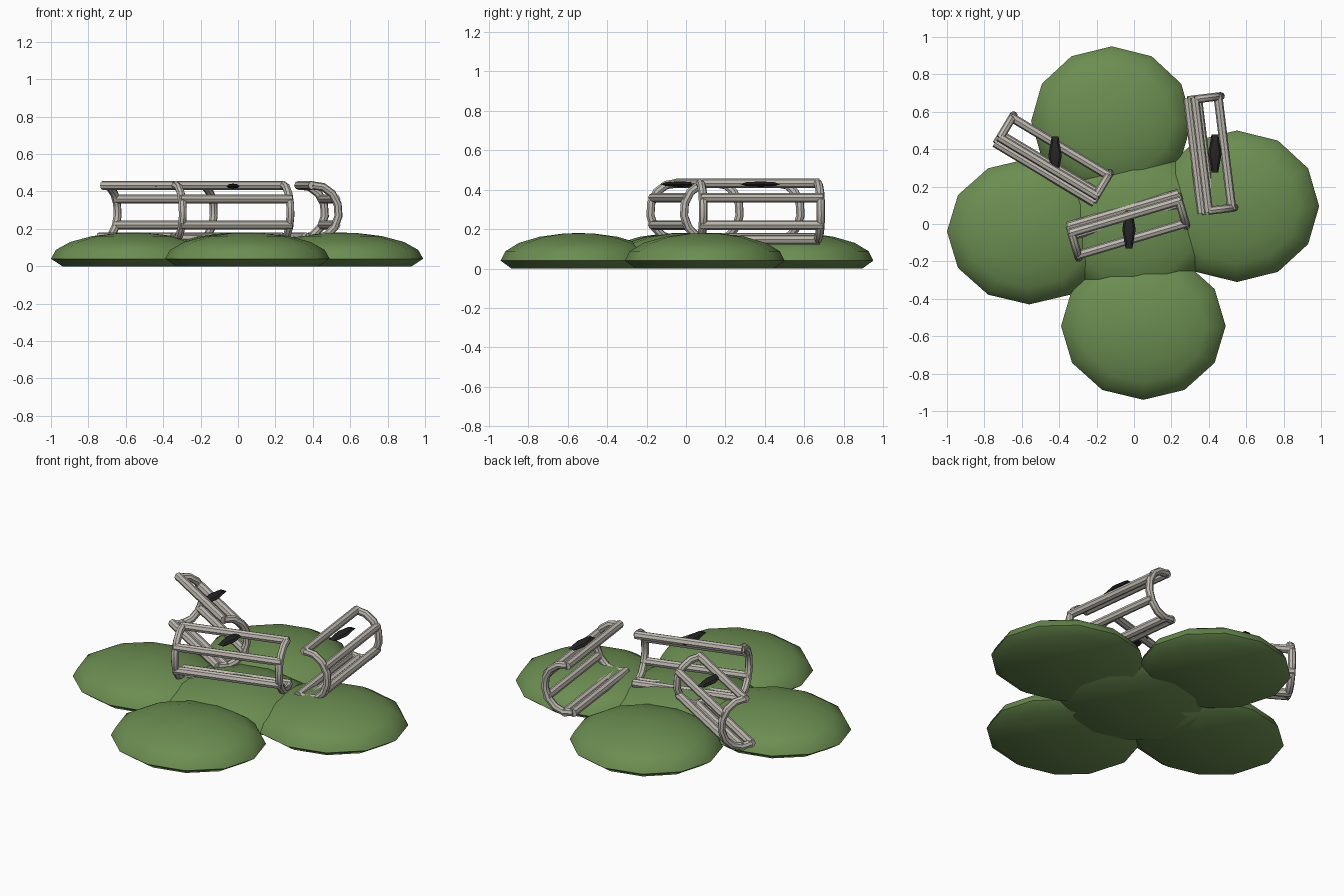
import bpy, bmesh, math
from mathutils import Vector, Matrix

if "Cube" in bpy.data.objects:
    bpy.data.objects.remove(bpy.data.objects["Cube"])


def material(name, rgb):
    m = bpy.data.materials.new(name)
    m.diffuse_color = (*rgb, 1)
    m.use_nodes = True
    m.node_tree.nodes["Principled BSDF"].inputs["Base Color"].default_value = m.diffuse_color
    return m


GREEN = material("grass green", (0.15, 0.27, 0.083))
BONE = material("pale grey", (0.52, 0.49, 0.44))
DARK = material("charcoal", (0.018, 0.018, 0.018))


def finish(bm, name, mat, angle=40):
    bmesh.ops.recalc_face_normals(bm, faces=bm.faces)
    me = bpy.data.meshes.new(name)
    bm.to_mesh(me)
    bm.free()
    me.materials.append(mat)
    ob = bpy.data.objects.new(name, me)
    bpy.context.collection.objects.link(ob)
    bpy.context.view_layer.objects.active = ob
    ob.select_set(True)
    bpy.ops.object.shade_smooth_by_angle(angle=math.radians(angle))
    ob.select_set(False)
    return ob


def loft(bm, rings):
    """Skin a list of closed rings of points and cap both ends."""
    vs = [[bm.verts.new(p) for p in r] for r in rings]
    n = len(vs[0])
    for a, b in zip(vs, vs[1:]):
        for i in range(n):
            j = (i + 1) % n
            bm.faces.new((a[i], a[j], b[j], b[i]))
    bm.faces.new(vs[0])
    bm.faces.new(vs[-1])


def mound(name, x, y, rx=0.44, ry=0.40):
    # flat underside, rim at z 0.04, then an elliptical dome
    prof = [(0.86, 0), (1, 0.04)]
    prof += [(math.cos(t), 0.04 + 0.14 * math.sin(t))
             for t in (math.radians(d) for d in (20, 40, 60, 78, 88))]
    bm = bmesh.new()
    loft(bm, [[(x + rx * r * math.cos(k * math.pi / 6),
                y + ry * r * math.sin(k * math.pi / 6), z) for k in range(12)]
              for r, z in prof])
    finish(bm, name, GREEN, 50)


def tube(bm, pts, r, side, n=8):
    """Tube along a path lying in a plane whose normal is side."""
    rings = []
    for i, p in enumerate(pts):
        d = (pts[min(i + 1, len(pts) - 1)] - pts[max(i - 1, 0)]).normalized()
        up = d.cross(side).normalized()
        rings.append([p + r * (math.cos(a) * side + math.sin(a) * up)
                      for a in (2 * math.pi * k / n for k in range(n))])
    loft(bm, rings)


def cage(name, x, y, heading):
    """Open rib frame: two curved end ribs joined by long bars."""
    h = math.radians(heading)
    axis = Vector((math.cos(h), math.sin(h), 0))
    bulge = Vector((math.sin(h), -math.cos(h), 0))
    origin = Vector((x, y, 0.29))

    def arc(deg):
        t = math.radians(deg)
        return origin + bulge * 0.13 * math.cos(t) + Vector((0, 0, 0.143 * math.sin(t)))

    # end ribs
    bm = bmesh.new()
    for s in (-0.3, 0.3):
        tube(bm, [arc(95 - 207 * i / 8) + axis * s for i in range(9)], 0.022, axis)
    finish(bm, name + "_end_ribs", BONE)
    # long bars
    bm = bmesh.new()
    for deg in (95, 29, -29, -88, -112):
        c = arc(deg)
        tube(bm, [c - axis * 0.31, c + axis * 0.31], 0.024, Vector((0, 0, 1)))
    finish(bm, name + "_bars", BONE)
    # dark six-sided spindle beside the top bar, always along y
    bm = bmesh.new()
    c = origin + bulge * 0.06
    bmesh.ops.create_uvsphere(
        bm, u_segments=6, v_segments=4, radius=1,
        matrix=Matrix.Translation((c.x, c.y, 0.428))
        @ Matrix.Diagonal((0.036, 0.117, 0.014, 1))
        @ Matrix.Rotation(math.pi / 2, 4, 'Z'))
    finish(bm, name + "_dark_spindle", DARK, 20)


# grassy mounds
mound("centre_mound", 0, 0)
mound("left_mound", -0.56, -0.04, 0.44, 0.39)
mound("right_mound", 0.55, 0.095, 0.44, 0.405)
mound("back_mound", -0.12, 0.55, 0.43, 0.40)
mound("front_mound", 0.05, -0.545, 0.44, 0.395)

# rib cages
cage("front_cage", -0.044, 0.028, 16.5)
cage("left_cage", -0.453, 0.316, 149)
cage("right_cage", 0.373, 0.37, 97)
